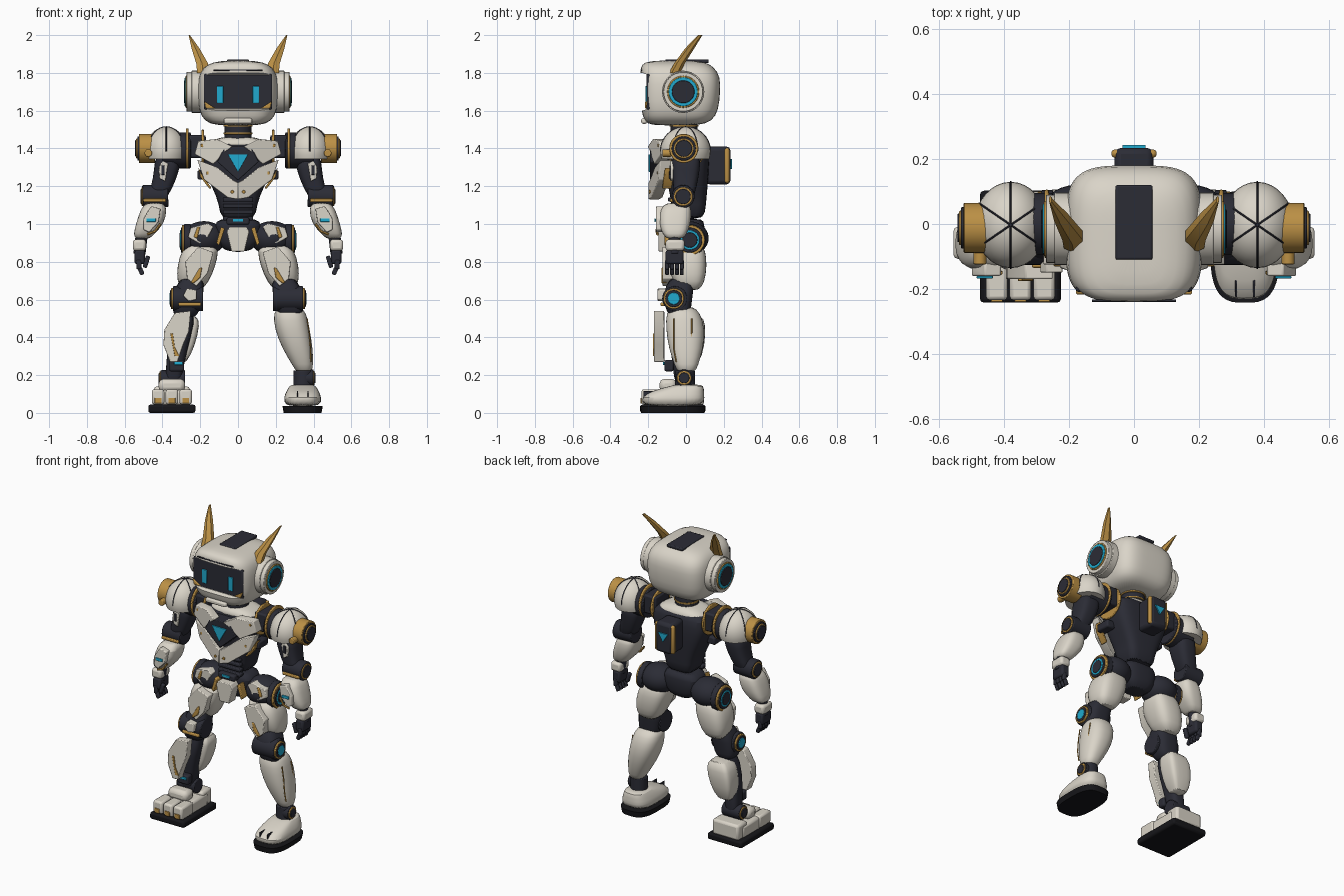
import bpy, bmesh, math
from mathutils import Matrix, Vector

if "Cube" in bpy.data.objects:
    bpy.data.objects.remove(bpy.data.objects["Cube"])

LEFT, RIGHT, MID = (("left_", 1),), (("right_", -1),), (("", 1),)
BOTH = LEFT + RIGHT
parts = []


def material(name, r, g, b):
    m = bpy.data.materials.new(name)
    m.use_nodes = True
    m.diffuse_color = (r, g, b, 1)
    shader = next(n for n in m.node_tree.nodes if n.type == "BSDF_PRINCIPLED")
    shader.inputs["Base Color"].default_value = (r, g, b, 1)
    return m


ivory = material("ivory", .70, .66, .58)
dark = material("charcoal", .024, .025, .036)
gold = material("gold", .50, .28, .06)
cyan = material("cyan", .015, .40, .62)
black = material("black", .008, .008, .01)


def finish(name, bm, mat, sides, bevel=0.0, sub=0):
    """Write the bmesh to one object per side; parts are drawn on the left."""
    bmesh.ops.recalc_face_normals(bm, faces=bm.faces)
    for prefix, s in sides:
        mesh = bpy.data.meshes.new(prefix + name)
        bm.to_mesh(mesh)
        if s < 0:
            mesh.transform(Matrix.Scale(-1, 4, (1, 0, 0)))
            mesh.flip_normals()
        mesh.materials.append(mat)
        ob = bpy.data.objects.new(prefix + name, mesh)
        bpy.context.collection.objects.link(ob)
        if bevel:
            mod = ob.modifiers.new("bevel", "BEVEL")
            mod.width, mod.segments, mod.limit_method = bevel, 2, "ANGLE"
        if sub:
            ob.modifiers.new("smooth", "SUBSURF").levels = sub
            ob.modifiers["smooth"].render_levels = sub
        parts.append(ob)
    bm.free()
    return ob


def box(name, loc, size, mat, sides=BOTH, bevel=.01, tilt=0.0):
    bm = bmesh.new()
    m = Matrix.Translation(loc) @ Matrix.Rotation(tilt, 4, "Y") @ Matrix.Diagonal((*size, 1))
    bmesh.ops.create_cube(bm, size=1, matrix=m)
    return finish(name, bm, mat, sides, bevel)


def tube(name, start, end, r, mat, sides=BOTH, r2=None, bevel=.005, n=32):
    a, b = Vector(start), Vector(end)
    turn = (b - a).to_track_quat("Z", "Y").to_matrix().to_4x4()
    bm = bmesh.new()
    bmesh.ops.create_cone(bm, cap_ends=True, segments=n, radius1=r, radius2=r if r2 is None else r2,
                          depth=(b - a).length, matrix=Matrix.Translation((a + b) / 2) @ turn)
    return finish(name, bm, mat, sides, bevel)


def discs(name, x, y, z, layers, sides=BOTH):
    """Concentric caps facing outward, each reaching a little further."""
    for i, (r, reach, mat) in enumerate(layers):
        tube(f"{name}_{i + 1}", (x, y, z), (x + reach, y, z), r, mat, sides, bevel=.003)


def loft(name, rings, mat, sides=BOTH, p=3.0, n=24, sub=1):
    """Skin superellipse rings given as (z, centre x, centre y, radius x, radius y)."""
    bm, loops = bmesh.new(), []
    for z, cx, cy, rx, ry in rings:
        loop = []
        for i in range(n):
            a = math.tau * (i + .5) / n
            c, s = math.cos(a), math.sin(a)
            loop.append(bm.verts.new((cx + rx * math.copysign(abs(c) ** (2 / p), c),
                                      cy + ry * math.copysign(abs(s) ** (2 / p), s), z)))
        loops.append(loop)
    for low, high in zip(loops, loops[1:]):
        for i in range(n):
            j = (i + 1) % n
            bm.faces.new((low[i], low[j], high[j], high[i]))
    bm.faces.new(loops[0])
    bm.faces.new(loops[-1])
    return finish(name, bm, mat, sides, 0, sub)


def ball(name, loc, size, mat, sides=BOTH, cut=None):
    bm = bmesh.new()
    bmesh.ops.create_uvsphere(bm, u_segments=32, v_segments=20, radius=1,
                              matrix=Matrix.Translation(loc) @ Matrix.Diagonal((*size, 1)))
    if cut is not None:
        geom = bm.verts[:] + bm.edges[:] + bm.faces[:]
        bmesh.ops.bisect_plane(bm, geom=geom, plane_co=(0, 0, cut), plane_no=(0, 0, -1), clear_outer=True)
        bmesh.ops.holes_fill(bm, edges=bm.edges[:])
    return finish(name, bm, mat, sides)


def plate(name, outline, y, depth, mat, sides=BOTH, slope=0.0, bevel=.005):
    """Extrude an (x, z) outline backward from y; slope sweeps it back outward."""
    bm = bmesh.new()
    face = bm.faces.new([bm.verts.new((x, y + slope * abs(x), z)) for x, z in outline])
    new = bmesh.ops.extrude_face_region(bm, geom=[face])["geom"]
    bmesh.ops.translate(bm, vec=(0, depth, 0), verts=[v for v in new if isinstance(v, bmesh.types.BMVert)])
    return finish(name, bm, mat, sides, bevel)


def cord(name, points, r, mat, sides=BOTH):
    curve = bpy.data.curves.new(name, "CURVE")
    curve.dimensions, curve.bevel_depth, curve.bevel_resolution = "3D", r, 1
    line = curve.splines.new("POLY")
    line.points.add(len(points) - 1)
    for q, co in zip(line.points, points):
        q.co = (*co, 1)
    temp = bpy.data.objects.new(name, curve)
    bm = bmesh.new()
    bm.from_mesh(bpy.data.meshes.new_from_object(temp))
    bpy.data.objects.remove(temp)
    finish(name, bm, mat, sides)


# Head shell with a cut visor opening
head = loft("head_shell", [(1.52, 0, -.06, .12, .13), (1.545, 0, -.04, .18, .18), (1.6, 0, -.033, .208, .205),
                           (1.7, 0, -.03, .214, .212), (1.78, 0, -.03, .21, .212), (1.83, 0, -.045, .185, .195),
                           (1.857, 0, -.06, .135, .165), (1.866, 0, -.06, .06, .09)], ivory, MID, p=3.8, n=40)
cutter = box("visor_cutter", (0, -.26, 1.7), (.385, .12, .2), dark, MID, .03)
cutter.hide_render = True
head.modifiers.new("visor_cut", "BOOLEAN").object = cutter
bpy.context.view_layer.objects.active = head
for mod in list(head.modifiers):
    bpy.ops.object.modifier_apply(modifier=mod.name)
parts.remove(cutter)
bpy.data.objects.remove(cutter)
box("visor", (0, -.2, 1.7), (.36, .018, .19), dark, MID, .008)
box("eye", (.095, -.211, 1.685), (.034, .008, .09), cyan, bevel=.003)
plate("visor_corner", [(.12, 1.612), (.17, 1.612), (.18, 1.65)], -.218, .02, gold)
box("chin_guard", (0, -.222, 1.545), (.15, .03, .03), ivory, MID)
box("brow_slot", (0, -.236, 1.815), (.26, .008, .008), dark, MID, .002)
box("crown_panel", (0, .005, 1.862), (.115, .23, .02), dark, MID, .006)
discs("ear", .18, -.015, 1.7, [(.112, .065, ivory), (.105, .092, ivory), (.085, .098, gold),
                               (.077, .102, cyan), (.06, .106, dark)])
loft("horn", [(1.8, .185, -.06, .036, .03), (1.85, .19, -.035, .036, .028), (1.93, .225, .02, .024, .024),
              (2.0, .258, .075, .004, .012)], gold, p=2, n=6, sub=0)

# Neck and collar
tube("neck", (0, -.01, 1.43), (0, -.01, 1.55), .072, dark, MID)
for z in (1.475, 1.515):
    tube("neck_ring", (0, -.01, z), (0, -.01, z + .01), .077, gold, MID, bevel=.002)
loft("collar", [(1.39, 0, 0, .19, .115), (1.43, 0, 0, .165, .11), (1.465, 0, -.005, .09, .085)], ivory, MID)

# Torso
loft("torso", [(1.02, 0, .015, .1, .085), (1.1, 0, .015, .095, .09), (1.2, 0, .01, .14, .105),
               (1.32, 0, .005, .195, .12), (1.41, 0, 0, .195, .118), (1.44, 0, 0, .15, .1)], dark, MID, p=4)
for i in range(4):
    box("waist_rib", (0, -.075, 1.03 + i * .033), (.16, .04, .022), dark, MID, .006)
plate("chest_core", [(0, 1.23), (.11, 1.33), (.07, 1.41), (-.07, 1.41), (-.11, 1.33)], -.19, .1, dark, MID)
plate("chest_emblem", [(0, 1.275), (.053, 1.368), (-.053, 1.368)], -.198, .009, cyan, MID, bevel=.002)
plate("upper_chest_plate", [(.03, 1.41), (.11, 1.45), (.21, 1.44), (.23, 1.37), (.13, 1.315), (.065, 1.385)],
      -.215, .06, ivory, slope=.35)
plate("lower_chest_plate", [(0, 1.13), (.055, 1.14), (.18, 1.235), (.215, 1.34), (.11, 1.30), (.03, 1.235), (0, 1.22)],
      -.2, .06, ivory, slope=.3)
plate("chest_trim", [(.14, 1.19), (.15, 1.185), (.2, 1.25), (.21, 1.3), (.195, 1.27)], -.155, .05, gold, slope=.2)
for x, z in ((.1, 1.425), (.19, 1.415), (.16, 1.27), (.03, 1.17)):
    tube("chest_rivet", (x, -.206 + x * .33, z), (x, -.15, z), .009, gold, n=12, bevel=.002)
box("side_rib", (.185, -.04, 1.26), (.06, .1, .05), dark)

# Backpack
box("backpack", (0, .17, 1.31), (.12, .13, .2), dark, MID, .02)
box("backpack_frame", (0, .217, 1.31), (.14, .025, .185), gold, MID)
plate("backpack_emblem", [(0, 1.29), (.035, 1.345), (-.035, 1.345)], .234, .009, cyan, MID, bevel=0)

# Shoulders
box("shoulder_block", (.215, 0, 1.41), (.09, .15, .12), dark)
for x in (.18, .262):
    tube("shoulder_collar", (x, 0, 1.4), (x + .014, 0, 1.4), .085 + x * .08, gold)
tube("shoulder_joint", (.25, 0, 1.39), (.4, 0, 1.39), .095, dark)
centre, radii = Vector((.38, -.003, 1.385)), Vector((.112, .133, .13))
ball("shoulder_dome", centre, radii, ivory, cut=1.345)
for i in range(6):
    a = math.tau * (i + .5) / 6
    arc = [math.radians(t) for t in range(0, 91, 9)]
    cord("dome_seam", [centre + radii * Vector((math.cos(a) * math.cos(t), math.sin(a) * math.cos(t), math.sin(t)))
                       for t in arc], .003, dark)
discs("shoulder_cap", .44, -.012, 1.4, [(.07, .07, dark), (.077, .085, gold), (.064, .093, dark),
                                        (.053, .099, gold), (.044, .104, dark)])
tube("shoulder_lamp", (.475, -.08, 1.375), (.475, -.125, 1.375), .02, gold)

# Arms
loft("upper_arm", [(1.38, .37, 0, .07, .08), (1.29, .375, 0, .068, .075), (1.2, .40, -.005, .058, .062),
                   (1.11, .44, -.015, .05, .05)], dark)
plate("upper_arm_plate", [(.37, 1.32), (.4, 1.335), (.42, 1.3), (.415, 1.24), (.385, 1.225)], -.083, .04, ivory)
box("upper_arm_inset", (.397, -.084, 1.285), (.018, .008, .05), dark, bevel=.003)
tube("elbow", (.37, -.015, 1.15), (.505, -.015, 1.145), .06, dark)
discs("elbow_cap", .49, -.015, 1.145, [(.05, .02, gold), (.04, .025, dark)])
box("elbow_band", (.44, -.07, 1.125), (.12, .03, .018), gold, bevel=.005)
loft("forearm", [(1.115, .44, -.045, .05, .06), (1.08, .445, -.055, .07, .085), (1.0, .465, -.06, .076, .086),
                 (.945, .5, -.06, .054, .062), (.92, .505, -.06, .04, .045)], ivory)
plate("forearm_plate", [(.41, 1.08), (.46, 1.095), (.5, 1.03), (.5, .97), (.47, .955), (.42, 1.01)], -.16, .04, ivory)
box("forearm_light", (.46, -.164, 1.02), (.05, .008, .018), cyan, bevel=.002)
cord("forearm_trim", [(.41, -.15, 1.0), (.44, -.155, .96), (.48, -.15, .945)], .007, gold)
tube("wrist", (.51, -.06, .94), (.522, -.06, .84), .032, dark)
box("cuff", (.522, -.058, .888), (.07, .1, .06), ivory, bevel=.015)
box("palm", (.52, -.06, .825), (.055, .095, .075), dark, bevel=.012)
for i in range(4):
    y = -.1 + i * .026
    box("finger_base", (.525, y, .785), (.026, .022, .05), dark, bevel=.006)
    box("finger_tip", (.513, y, .75), (.024, .02, .04), dark, bevel=.006, tilt=.4)
box("thumb", (.485, -.095, .8), (.024, .026, .065), dark, bevel=.007, tilt=-.3)

# Pelvis and hips
loft("pelvis", [(.85, 0, .01, .06, .06), (.9, 0, .01, .12, .085), (1.0, 0, .01, .13, .09), (1.03, 0, .01, .1, .08)],
     dark, MID)
plate("pelvis_guard", [(-.035, .855), (.035, .855), (.06, .96), (.045, .985), (-.045, .985), (-.06, .96)],
      -.145, .07, ivory, MID)
box("belt", (0, -.095, 1.015), (.12, .06, .04), dark, MID)
box("belt_light", (0, -.127, 1.02), (.055, .008, .015), cyan, MID, .002)
ball("hip", (.18, .015, .925), (.115, .105, .09), dark)
plate("hip_plate", [(.13, .985), (.16, 1.005), (.25, .98), (.265, .93), (.2, .895), (.16, .93)], -.105, .06, ivory, slope=.1)
plate("hip_stripe", [(.07, .975), (.09, .985), (.115, .9), (.1, .885)], -.115, .05, gold)
plate("hip_marker", [(.2, .985), (.215, .985), (.235, .93), (.215, .925)], -.112, .04, gold, slope=.1)
discs("hip_cap", .25, .02, .915, [(.085, .035, dark), (.08, .047, gold), (.066, .053, dark),
                                  (.052, .056, cyan), (.04, .059, dark)])

# Thighs and knees
loft("thigh", [(.645, .245, .02, .05, .05), (.69, .24, .015, .085, .085), (.78, .22, .005, .104, .108),
               (.86, .2, .005, .1, .1), (.9, .19, .01, .07, .07)], ivory, n=16)
plate("thigh_plate", [(.13, .85), (.21, .88), (.28, .8), (.27, .71), (.22, .67), (.16, .74)], -.125, .06, ivory)
plate("thigh_stripe", [(.19, .77), (.205, .765), (.25, .69), (.235, .685), (.2, .715)], -.131, .03, gold)
loft("lower_thigh", [(.73, .24, -.02, .07, .07), (.62, .265, -.045, .08, .08), (.54, .275, -.04, .075, .065),
                     (.5, .28, -.03, .05, .05)], dark)
tube("knee", (.185, -.06, .605), (.345, -.06, .605), .066, dark)
discs("knee_cap", .335, -.065, .605, [(.055, .02, gold), (.045, .024, dark), (.032, .027, cyan)])
plate("knee_plate", [(.22, .65), (.27, .66), (.29, .62), (.26, .59), (.22, .6)], -.15, .05, ivory, RIGHT)
box("knee_band", (.255, -.12, .575), (.12, .03, .02), gold, RIGHT, .006)

# Left shin and foot: smooth shell
loft("shin", [(.565, .27, -.02, .06, .06), (.53, .275, -.015, .088, .09), (.45, .285, -.003, .094, .105),
              (.34, .315, 0, .082, .092), (.25, .345, .002, .054, .062), (.21, .35, .002, .04, .045)], ivory, LEFT, p=2.4)
for y in (-.065, .03):
    cord("shin_seam", [(.366, y, .5), (.378, y, .42), (.384, y, .34), (.386, y * .8, .27)], .0035, gold, LEFT)
tube("ankle", (.345, -.005, .12), (.345, -.005, .225), .052, dark, LEFT)
discs("ankle_cap", .35, -.01, .185, [(.045, .05, dark), (.038, .056, gold), (.028, .06, dark)], LEFT)
loft("foot", [(.03, .342, -.07, .1, .168), (.085, .342, -.07, .1, .168), (.115, .342, -.045, .085, .14),
              (.145, .342, .008, .07, .085), (.15, .342, .01, .05, .06)], ivory, LEFT, n=32)
loft("foot_sole", [(0, .342, -.07, .1, .168), (.036, .342, -.07, .107, .173)], black, LEFT, n=40, sub=0)
for x in (.315, .37):
    box("toe_slit", (x, -.195, .1), (.006, .06, .03), dark, LEFT, .001)

# Right shin and foot: open frame with armour plates
loft("shin_frame", [(.55, .275, -.03, .06, .06), (.4, .31, -.03, .06, .06), (.25, .335, -.02, .045, .05),
                    (.13, .345, -.01, .045, .05)], dark, RIGHT)
loft("calf", [(.52, .275, .03, .06, .055), (.47, .285, .035, .085, .07), (.36, .305, .035, .08, .066),
              (.25, .32, .025, .045, .045)], ivory, RIGHT, p=4.5, n=16)
plate("shin_plate", [(.25, .54), (.335, .53), (.39, .44), (.395, .36), (.36, .27), (.32, .27), (.29, .36), (.26, .43)],
      -.17, .055, ivory, RIGHT)
plate("shin_stripe", [(.345, .42), (.358, .42), (.335, .3), (.31, .3), (.335, .35)], -.176, .009, gold, RIGHT, bevel=.002)
box("shin_block", (.325, -.09, .25), (.08, .05, .06), dark, RIGHT)
box("shin_light", (.315, -.118, .262), (.045, .008, .016), cyan, RIGHT, .002)
tube("ankle", (.28, -.01, .18), (.41, -.01, .18), .046, dark, RIGHT)
discs("ankle_cap", .395, -.01, .18, [(.04, .02, gold), (.03, .025, dark)], RIGHT)
box("sole", (.35, -.07, .022), (.25, .345, .044), black, RIGHT, .012)
box("foot_body", (.35, -.05, .08), (.2, .2, .08), ivory, RIGHT, .015)
box("foot_heel", (.35, .045, .09), (.19, .1, .1), ivory, RIGHT, .015)
box("instep", (.35, -.095, .145), (.14, .09, .07), ivory, RIGHT, .025)
for i in range(3):
    x = .277 + i * .073
    box("toe", (x, -.175, .085), (.066, .12, .08), ivory, RIGHT, .012)
    box("toe_nail", (x, -.236, .065), (.036, .009, .03), gold, RIGHT, .002)

# Smooth shading with sharp corners kept
bpy.ops.object.select_all(action="DESELECT")
for ob in parts:
    ob.select_set(True)
bpy.context.view_layer.objects.active = head
bpy.ops.object.shade_smooth_by_angle(angle=math.radians(38))
